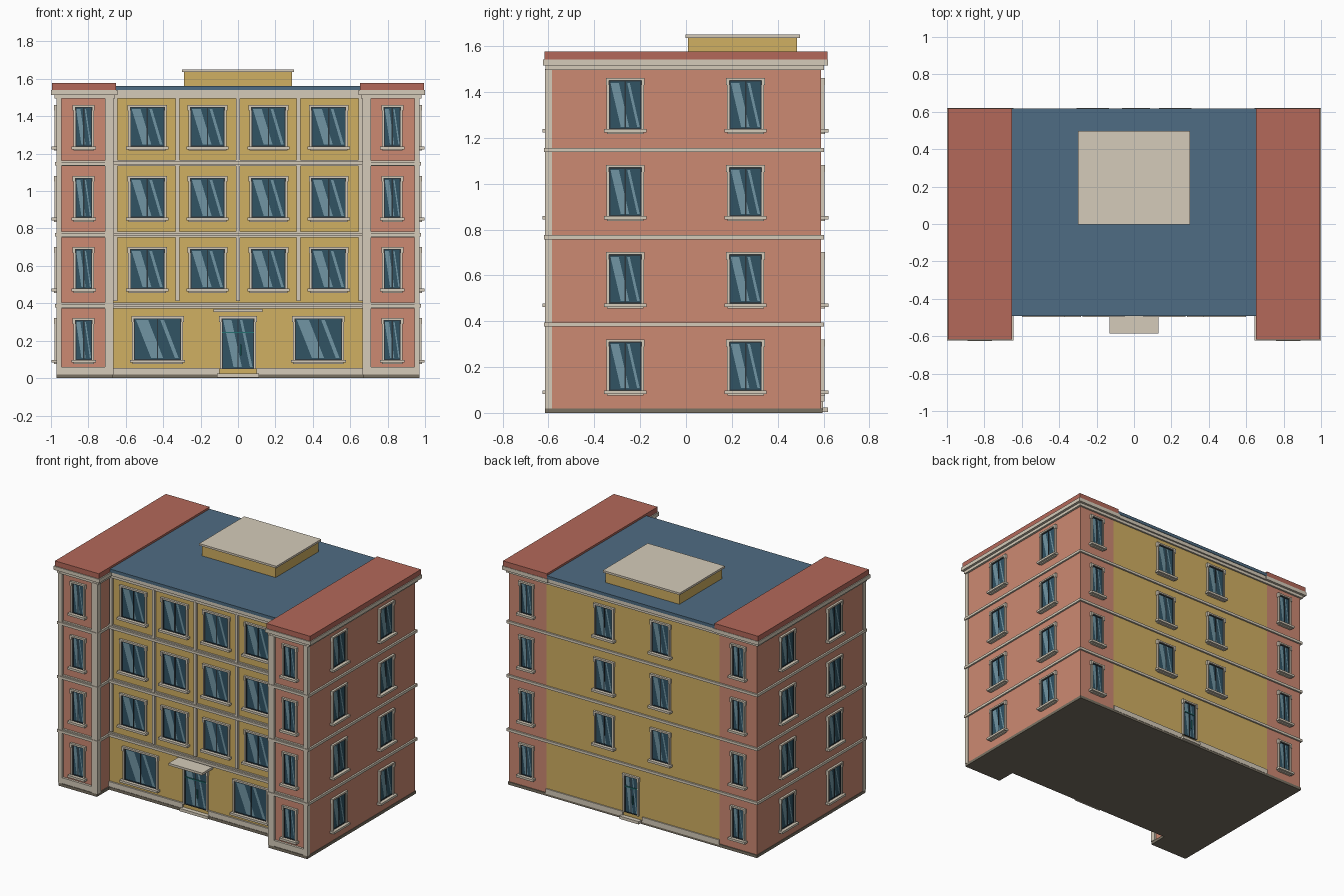
import bpy, bmesh
from mathutils import Matrix, Vector
from math import pi

if "Cube" in bpy.data.objects:
    bpy.data.objects.remove(bpy.data.objects["Cube"])

COLORS = {"pink": (203, 136, 114), "red": (178, 104, 90), "yellow": (207, 174, 98),
          "beige": (212, 202, 184), "blue": (80, 108, 130), "glass": (52, 84, 100),
          "glare": (112, 148, 162), "dark": (48, 58, 64), "teal": (40, 112, 112),
          "stone": (120, 112, 98)}
mats = {}
for n, c in COLORS.items():
    mats[n] = bpy.data.materials.new(n)
    mats[n].diffuse_color = [(v / 255) ** 2.2 for v in c] + [1]

parts = {}   # part name -> (bmesh, material name)
I = Matrix.Identity(4)


def get(name, mat):
    if name not in parts:
        parts[name] = (bmesh.new(), mat)
    return parts[name][0]


def box(name, mat, x0, x1, y0, y1, z0, z1, M=I):
    c = Matrix.Translation(((x0 + x1) / 2, (y0 + y1) / 2, (z0 + z1) / 2))
    s = Matrix.Diagonal((abs(x1 - x0), abs(y1 - y0), abs(z1 - z0), 1))
    bmesh.ops.create_cube(get(name, mat), size=1, matrix=M @ c @ s)


def pair(name, mat, x0, x1, *rest):
    """Box mirrored over x = 0."""
    box(name, mat, x0, x1, *rest)
    box(name, mat, -x1, -x0, *rest)


def poly(name, mat, pts, y, M):
    bm = get(name, mat)
    bm.faces.new([bm.verts.new(M @ Vector((x, y, z))) for x, z in pts])


def opening(M, w, z0, z1, door=False):
    """Window or door, local frame facing -y with the wall at y = 0."""
    h, t = w / 2, 0.011
    box("window_glass", "glass", -h, h, -0.004, 0.002, z0, z1, M)
    H = z1 - z0
    for a, b, c, d in ((-.46, -.2, .12, -.14), (.06, .14, .45, .37)):
        # two slanted reflections
        poly("glass_reflections", "glare", [(x * w, z) for x, z in
             ((d, z0 + .01), (c, z0 + .01), (b, z1 - .01), (a, z1 - .01))], -0.0047, M)
    # dark sash
    f = 0.005
    for s in (-1, 1):
        box("window_sashes", "dark", s * h, s * (h - f), -0.008, 0, z0, z1, M)
        box("window_trim", "beige", s * h, s * (h + t), -0.014, 0, z0, z1, M)
        box("window_trim", "beige", s * h, s * (h + t + .004), -0.017, 0, z1 - .02, z1 + t, M)
    for a in (z0, z1 - f):
        box("window_sashes", "dark", -h, h, -0.008, 0, a, a + f, M)
    box("window_sashes", "dark", -.003, .003, -0.008, 0, z0, z1, M)
    box("window_trim", "beige", -h, h, -0.015, 0, z1, z1 + t, M)
    if door:
        box("door_bars", "teal", -h, h, -0.010, 0, z1 - .08, z1 - .073, M)
        box("door_bars", "teal", .012, .018, -0.014, 0, z0 + .07, z0 + .13, M)
        box("door_steps", "beige", -h - .025, h + .025, -0.03, 0, 0.004, .024, M)
    else:
        e = h + .022
        box("window_sills", "beige", -e, e, -0.031, 0, z0 - .015, z0, M)
        box("window_sills", "beige", -e + .012, e - .012, -0.016, 0, z0 - .022, z0 - .014, M)


def at(x, y, deg):
    return Matrix.Translation((x, y, 0)) @ Matrix.Rotation(deg * pi / 180, 4, 'Z')


FY, WY, BY, SX, IX = -.465, -.595, .59, .967, .675
BANDS = (.373, .753, 1.133)

# walls
pair("wing_walls", "pink", IX, SX, WY, BY, .015, 1.52)
box("centre_walls", "yellow", -IX, IX, FY, BY, .015, 1.52)
pair("wing_base", "stone", IX - .006, SX + .003, WY - .02, BY + .006, 0, .02)
box("centre_base", "stone", -IX, IX, FY - .015, BY + .006, 0, .02)

# raised framing on wing fronts
pair("wing_pilasters", "beige", IX - .01, .71, WY - .02, WY + .02, .02, 1.5)
pair("wing_pilasters", "beige", .943, SX + .004, WY - .02, WY + .01, .02, 1.5)
pair("wing_plinths", "beige", .71, .943, WY - .016, WY, .02, .06)

# floor bands
for z in BANDS:
    pair("wing_bands", "beige", IX - .012, SX + .012, WY - .024, BY + .012, z + .004, z + .022)
    pair("wing_band_frames", "beige", .71, .943, WY - .014, WY, z, z + .03)
    box("centre_bands", "beige", -IX, IX, FY - .025, FY, z + .006, z + .024)
    box("centre_bands", "beige", -IX, IX, FY - .012, FY, z, z + .032)
    box("centre_bands", "beige", -IX, IX, BY, BY + .012, z + .004, z + .022)

# centre pilasters and plinth
for x in (-.655, -.323, 0, .323, .655):
    box("centre_pilasters", "beige", x - .01, x + .01, FY - .016, FY, .412, 1.5)
for s in (-1, 1):
    box("centre_plinth", "beige", s * .1, s * IX, FY - .012, FY, .015, .055)
    box("centre_plinth", "beige", s * .075, s * IX, BY, BY + .008, .015, .05)

# cornices and roofs
pair("wing_cornice", "beige", .658, .982, -.612, .603, 1.495, 1.517)
pair("wing_cornice", "beige", .645, 1.0, -.623, .62, 1.515, 1.541)
pair("wing_roofs", "red", .653, .994, -.617, .617, 1.541, 1.577)
box("centre_cornice", "beige", -IX, IX, FY - .014, BY + .012, 1.495, 1.517)
box("centre_cornice", "beige", -.66, .66, FY - .022, BY + .024, 1.515, 1.541)
box("centre_roof", "blue", -.653, .653, -.492, .617, 1.541, 1.563)
box("roof_house", "yellow", -.288, .288, .008, .485, 1.56, 1.637)
box("roof_house_cap", "beige", -.3, .3, -.003, .498, 1.636, 1.65)

# entrance canopy
box("entrance_canopy", "beige", -.132, .132, -.585, FY, .354, .37)

# windows on every floor
for i in range(4):
    lo, hi = .098 + .38 * i, .31 + .38 * i
    for s in (-1, 1):
        opening(at(s * .825, WY, 0), .088, lo, hi)
        opening(at(s * .825, BY, 180), .088, lo, hi)
        for y in (-.265, .26):
            opening(at(s * SX, y, s * 90), .14, lo, hi)
        if i:
            opening(at(s * .22, BY, 180), .13, lo, hi)
            for x in (.163, .485):
                opening(at(s * x, FY, 0), .182, lo, hi)
        else:
            opening(at(s * .43, FY, 0), .25, lo, .32)

# doors
opening(at(0, FY, 0), .172, .05, .32, True)
opening(at(.01, BY, 180), .1, .05, .31, True)

# turn the collected parts into objects
for name, (bm, mat) in parts.items():
    if name != "glass_reflections":
        bmesh.ops.recalc_face_normals(bm, faces=bm.faces)
    me = bpy.data.meshes.new(name)
    bm.to_mesh(me)
    bm.free()
    me.materials.append(mats[mat])
    bpy.context.collection.objects.link(bpy.data.objects.new(name, me))

for m in bpy.data.materials:
    if m.users and not m.is_grease_pencil:
        m.use_nodes = True
        m.node_tree.nodes["Principled BSDF"].inputs["Base Color"].default_value = m.diffuse_color
